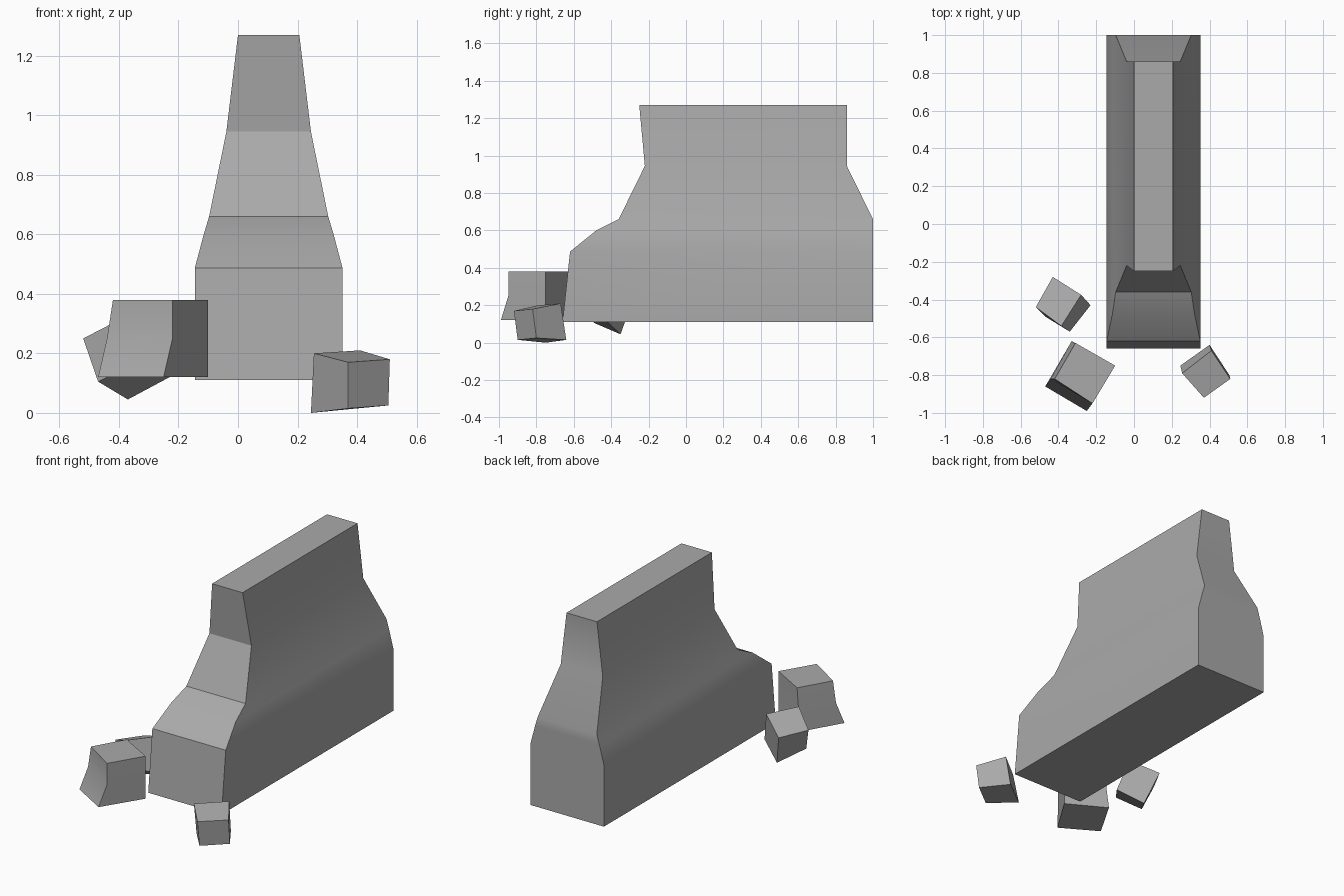
import bpy
import bmesh
import math

# Remove the default cube only
default_cube = bpy.data.objects.get("Cube")
if default_cube:
    bpy.data.objects.remove(default_cube, do_unlink=True)

# One flat concrete colour
concrete = bpy.data.materials.new("concrete_grey")
concrete.use_nodes = True
grey = (0.4, 0.4, 0.4, 1.0)
concrete.diffuse_color = grey
shader = next(n for n in concrete.node_tree.nodes if n.type == "BSDF_PRINCIPLED")
shader.inputs["Base Color"].default_value = grey


def stacked_block(name, rings):
    """Closed block skinned over four-cornered rings, listed bottom to top."""
    bm = bmesh.new()
    loops = [[bm.verts.new(corner) for corner in ring] for ring in rings]
    bm.faces.new(loops[0])
    bm.faces.new(loops[-1])
    for lower, upper in zip(loops, loops[1:]):
        for i in range(len(lower)):
            j = (i + 1) % len(lower)
            bm.faces.new((lower[i], lower[j], upper[j], upper[i]))
    bmesh.ops.recalc_face_normals(bm, faces=bm.faces)

    mesh = bpy.data.meshes.new(name)
    bm.to_mesh(mesh)
    bm.free()
    mesh.materials.append(concrete)
    block = bpy.data.objects.new(name, mesh)
    bpy.context.collection.objects.link(block)

    # Smooth gentle bends, keep broken edges crisp
    bpy.ops.object.select_all(action="DESELECT")
    block.select_set(True)
    bpy.context.view_layer.objects.active = block
    bpy.ops.object.shade_smooth_by_angle(angle=math.radians(30))
    return block


def at_height(z, outline):
    """Lift a flat outline to one height."""
    return [(x, y, z) for x, y in outline]


# Barrier: height, half width, broken front end, back end
barrier_profile = [
    (0.11, 0.248, -0.66, 1.0),
    (0.487, 0.248, -0.62, 1.0),
    (0.6, 0.218, -0.48, 1.0),
    (0.66, 0.2, -0.36, 1.0),
    (0.945, 0.142, -0.22, 0.86),
    (1.27, 0.103, -0.25, 0.86),
]
middle = 0.103
stacked_block("broken_barrier", [
    at_height(z, [(middle - half, front), (middle + half, front),
                  (middle + half, back), (middle - half, back)])
    for z, half, front, back in barrier_profile
])

# Large chunk with a flared foot
front_right_side = [(-0.22, -0.95), (-0.1, -0.75)]
stacked_block("large_chunk", [
    at_height(0.12, [(-0.47, -0.86), (-0.25, -0.99), (-0.1, -0.75), (-0.33, -0.62)]),
    at_height(0.25, [(-0.44, -0.82), *front_right_side, (-0.32, -0.63)]),
    at_height(0.38, [(-0.42, -0.82), *front_right_side, (-0.31, -0.63)]),
])

# Small chunk by the front corner
stacked_block("small_front_chunk", [
    [(0.37, -0.9, 0.015), (0.505, -0.8, 0.025), (0.4, -0.64, 0.015), (0.245, -0.75, 0)],
    [(0.37, -0.92, 0.17), (0.51, -0.82, 0.18), (0.41, -0.67, 0.21), (0.255, -0.79, 0.2)],
])

# Small tilted chunk beside the barrier
stacked_block("small_side_chunk", [
    [(-0.47, -0.49, 0.105), (-0.34, -0.57, 0.17), (-0.23, -0.43, 0.12), (-0.37, -0.35, 0.045)],
    [(-0.52, -0.44, 0.25), (-0.385, -0.54, 0.32), (-0.28, -0.375, 0.31), (-0.43, -0.28, 0.24)],
])
